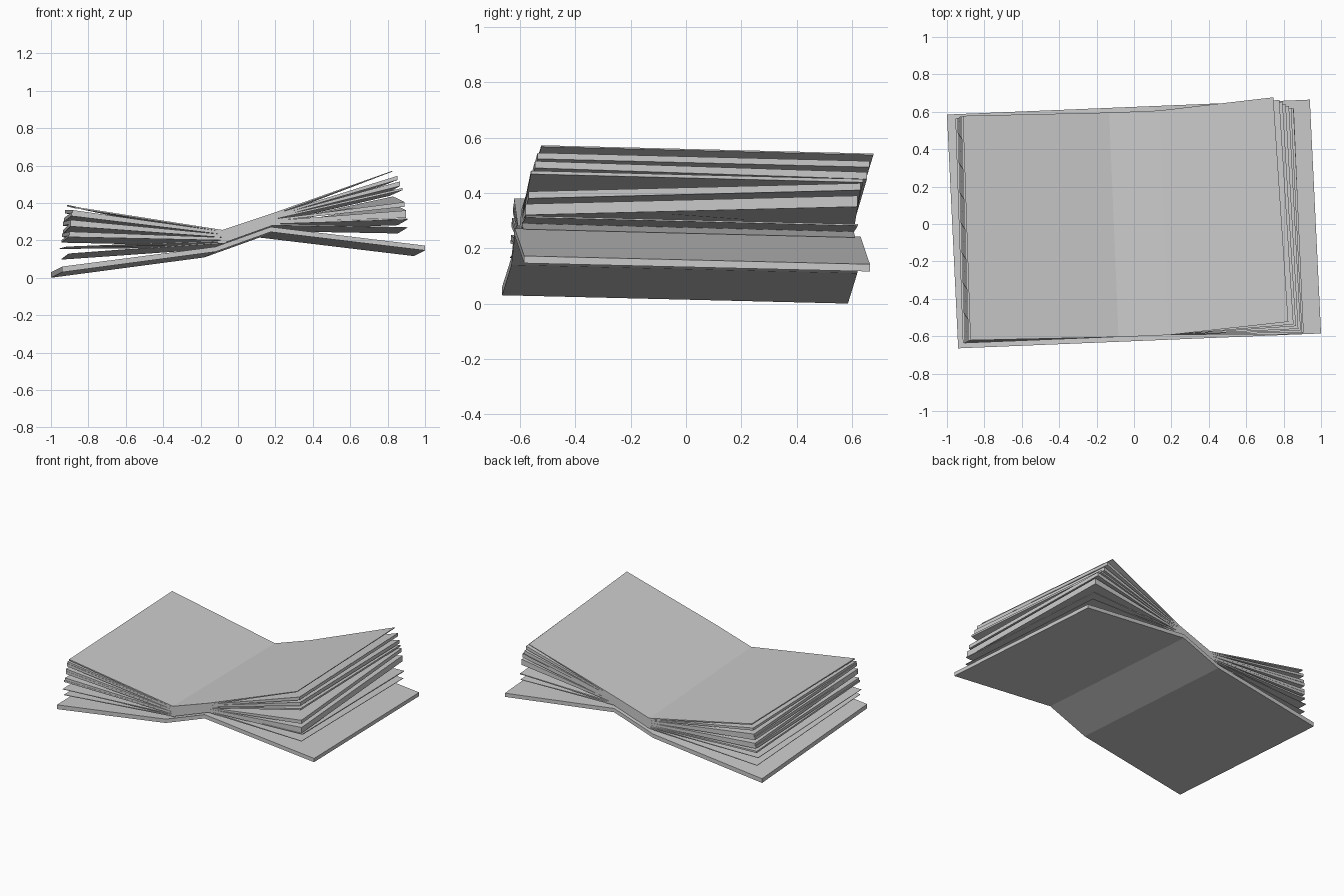
import bpy, bmesh


def slab(name, pts, length, skew=-0.05, tilt=-0.03, y_shift=0.0, tip_skew=0.0, twist=0.0):
    """Loft a strip along the spine. pts: (x, top z, thickness), last one is the free edge."""
    bm = bmesh.new()
    rows = []
    for i, (x, z, t) in enumerate(pts):
        tip = i == len(pts) - 1
        ring = []
        for e in (-0.5, 0.5):
            px = x + e * (skew + (tip_skew if tip else 0))
            py = 0.041 * x + e * length + (y_shift if tip else 0)
            pz = z + e * (tilt + (twist if tip else 0))
            ring += [bm.verts.new((px, py, pz)), bm.verts.new((px, py, pz - t))]
        rows.append([ring[0], ring[1], ring[3], ring[2]])
    for a, b in zip(rows, rows[1:]):
        for k in range(4):
            bm.faces.new((a[k], a[(k + 1) % 4], b[(k + 1) % 4], b[k]))
    bm.faces.new(rows[0])
    bm.faces.new(rows[-1])
    bmesh.ops.recalc_face_normals(bm, faces=bm.faces)
    mesh = bpy.data.meshes.new(name)
    bm.to_mesh(mesh)
    bm.free()
    obj = bpy.data.objects.new(name, mesh)
    bpy.context.collection.objects.link(obj)
    return obj


# Cover: left board, slanted spine, right board
slab("cover", [(-0.97, 0.045, 0.03), (-0.15, 0.151, 0.027),
               (0.145, 0.257, 0.027), (0.97, 0.157, 0.026)], 1.25, skew=-0.06)

# Left page bundles, bottom to top: edge x, edge z, thickness, twist
left = [(-0.925, 0.115, 0.003, 0.0), (-0.935, 0.162, 0.003, 0.02),
        (-0.925, 0.215, 0.012, 0.0), (-0.92, 0.242, 0.02, 0.02),
        (-0.915, 0.275, 0.02, -0.01), (-0.915, 0.305, 0.022, 0.02),
        (-0.91, 0.335, 0.02, 0.0), (-0.905, 0.362, 0.018, 0.03),
        (-0.895, 0.385, 0.008, 0.04)]
for i, (x, z, t, tw) in enumerate(left):
    f = i / (len(left) - 1)
    slab(f"left_pages_{i + 1}", [(-0.09, 0.178 + 0.06 * f, 0.008), (x, z, t)],
         1.2, tip_skew=0.01, y_shift=0.015 * f, twist=tw)

# Right page bundles, bent over the spine, bottom to top
right = [(0.88, 0.255, 0.003, 0.0, 0.0), (0.88, 0.302, 0.006, 0.01, 0.0),
         (0.87, 0.375, 0.04, 0.01, 0.06), (0.86, 0.42, 0.025, 0.02, 0.06),
         (0.845, 0.465, 0.012, 0.03, 0.0), (0.83, 0.495, 0.025, 0.045, -0.01),
         (0.815, 0.53, 0.022, 0.055, 0.0), (0.785, 0.557, 0.005, 0.07, 0.0)]
for i, (x, z, t, ys, tw) in enumerate(right):
    f = i / (len(right) - 1)
    slab(f"right_pages_{i + 1}", [(-0.11, 0.178 + 0.062 * f, 0.01),
                                  (0.16, 0.275 + 0.055 * f, 0.01), (x, z, t)],
         1.2, tip_skew=-0.03 * f, y_shift=ys - 0.025, twist=tw)
